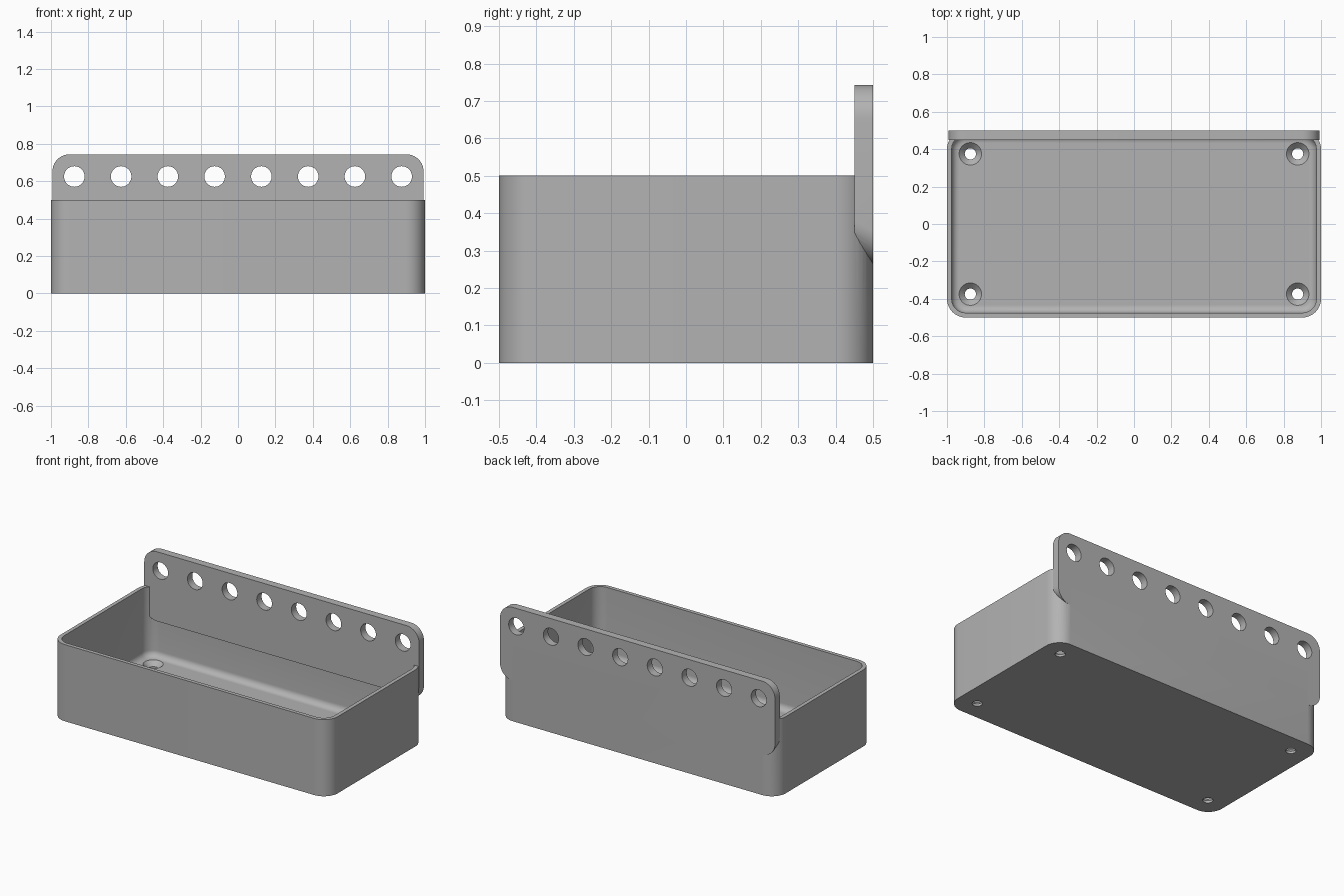
import bpy, bmesh
from math import sin, cos, pi, radians
from mathutils import Vector

if "Cube" in bpy.data.objects:
    bpy.data.objects.remove(bpy.data.objects["Cube"], do_unlink=True)

grey = bpy.data.materials.new("plain_grey")
grey.use_nodes = True
grey.diffuse_color = (0.45, 0.45, 0.45, 1)
grey.node_tree.nodes["Principled BSDF"].inputs["Base Color"].default_value = (0.45, 0.45, 0.45, 1)


def rounded_rect(hx, hy, r, steps=10):
    """Counter-clockwise outline of a rectangle with round corners."""
    pts = []
    for quarter, (sx, sy) in enumerate([(1, 1), (-1, 1), (-1, -1), (1, -1)]):
        for i in range(steps + 1):
            a = (quarter + i / steps) * pi / 2
            pts.append((sx * (hx - r) + r * cos(a), sy * (hy - r) + r * sin(a)))
    return pts


def circle(x, y, r, count=40):
    return [(x + r * cos(2 * pi * i / count), y + r * sin(2 * pi * i / count)) for i in range(count)]


def loft(name, rings):
    """Closed solid through rings of 3D points."""
    bm = bmesh.new()
    loops = [[bm.verts.new(p) for p in ring] for ring in rings]
    n = len(loops[0])
    for low, high in zip(loops, loops[1:]):
        for i in range(n):
            j = (i + 1) % n
            bm.faces.new((low[i], low[j], high[j], high[i]))
    bm.faces.new(loops[0][::-1])
    bm.faces.new(loops[-1])
    bmesh.ops.recalc_face_normals(bm, faces=bm.faces)
    mesh = bpy.data.meshes.new(name)
    bm.to_mesh(mesh)
    bm.free()
    mesh.materials.append(grey)
    obj = bpy.data.objects.new(name, mesh)
    bpy.context.collection.objects.link(obj)
    return obj


def flat(outline, z):
    return [Vector((x, y, z)) for x, y in outline]


def upright(outline, y):
    return [Vector((x, y, z)) for x, z in outline]


def combine(target, other, operation):
    mod = target.modifiers.new(operation.lower(), 'BOOLEAN')
    mod.object, mod.operation, mod.solver = other, operation, 'EXACT'
    bpy.ops.object.select_all(action='DESELECT')
    bpy.context.view_layer.objects.active = target
    target.select_set(True)
    bpy.ops.object.modifier_apply(modifier=mod.name)
    bpy.data.objects.remove(other, do_unlink=True)


# Outer box
tray = loft("tray", [flat(rounded_rect(1, 0.5, 0.1), z) for z in (0, 0.5)])

# Hollow with a filleted floor
wall, floor, fillet = 0.025, 0.045, 0.04
rings = []
for i in range(9):
    a = i / 8 * pi / 2
    inset = wall + fillet * (1 - sin(a))
    rings.append(flat(rounded_rect(1 - inset, 0.5 - inset, 0.1 - inset),
                      floor + fillet * (1 - cos(a))))
rings.append(flat(rounded_rect(1 - wall, 0.5 - wall, 0.1 - wall), 0.6))
combine(tray, loft("hollow_cutter", rings), 'DIFFERENCE')

# Back plate, its lower edge sloping up towards the inside
top = 0.743
rings = []
for y, bottom in ((0.45, 0.29), (0.5, 0.265)):
    half = (top - bottom) / 2
    rings.append(upright([(x, z + bottom + half) for x, z in rounded_rect(0.992, half, 0.09)], y))
combine(tray, loft("back_plate", rings), 'UNION')

# Row of hanging holes
for i in range(8):
    x = -0.875 + 0.25 * i
    hole = loft("hanging_hole_cutter", [upright(circle(x, 0.625, 0.055), y) for y in (0.4, 0.6)])
    combine(tray, hole, 'DIFFERENCE')

# Countersunk screw holes in the floor
for sx in (-1, 1):
    for sy in (-1, 1):
        profile = [(0.03, -0.05), (0.03, 0.015), (0.06, floor), (0.06, floor + 0.04)]
        screw = loft("screw_hole_cutter",
                     [flat(circle(0.875 * sx, 0.375 * sy, r), z) for r, z in profile])
        combine(tray, screw, 'DIFFERENCE')

bpy.ops.object.shade_smooth_by_angle(angle=radians(30))
